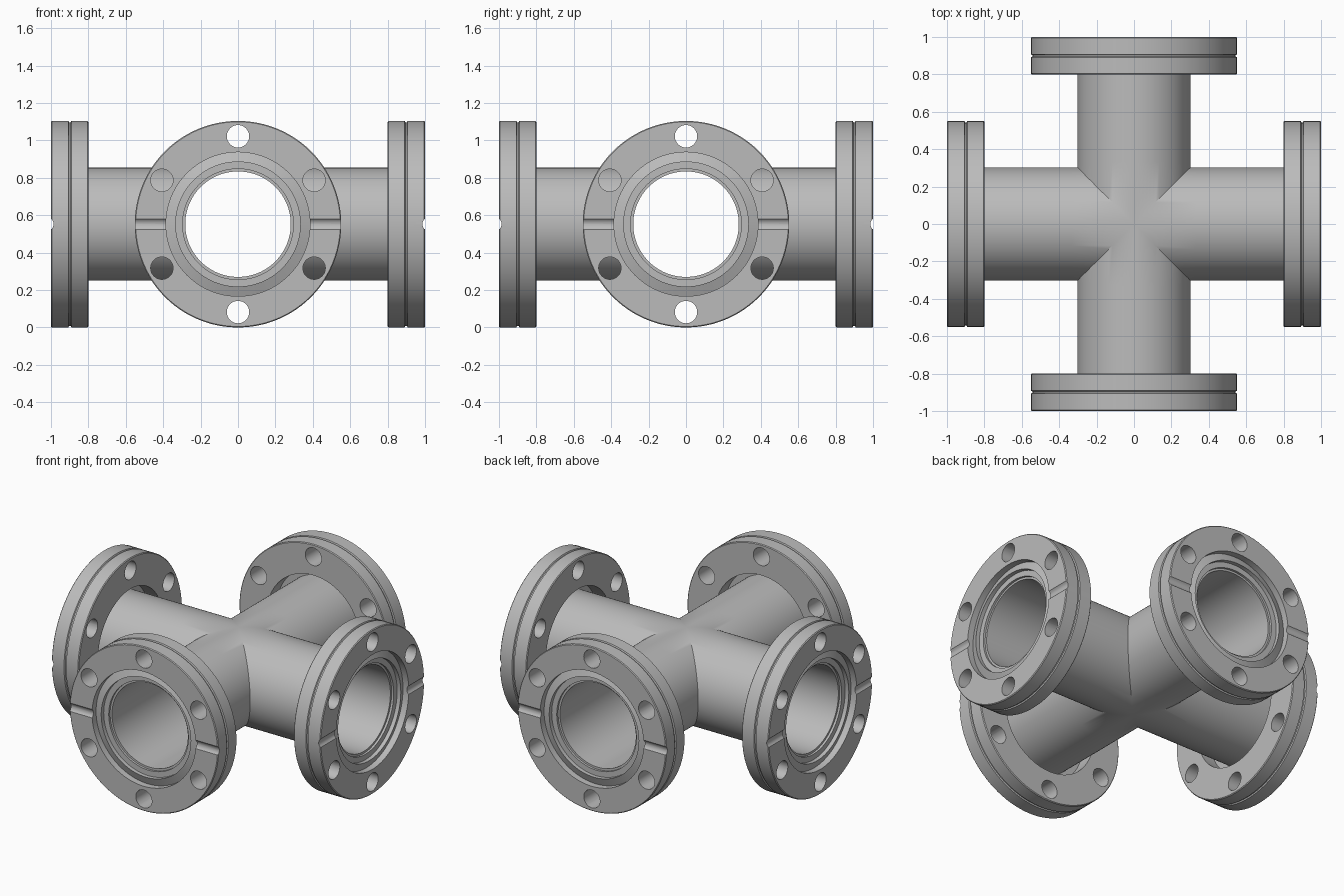
import bpy
import bmesh
from math import sin, cos, pi, radians
from mathutils import Matrix, Vector

SEG = 96           # sides of the large round parts
R = 0.552          # flange radius, also the axis height
PIPE_OUT, PIPE_IN, PIPE_END = 0.302, 0.282, 0.935

cube = bpy.data.objects.get("Cube")
if cube:
    bpy.data.objects.remove(cube, do_unlink=True)

steel = bpy.data.materials.new("grey_steel")
steel.use_nodes = True
steel.diffuse_color = (0.5, 0.5, 0.5, 1)
steel.node_tree.nodes["Principled BSDF"].inputs["Base Color"].default_value = (0.5, 0.5, 0.5, 1)


def add_object(name, mesh):
    ob = bpy.data.objects.new(name, mesh)
    bpy.context.collection.objects.link(ob)
    return ob


def to_mesh(bm, name):
    bmesh.ops.recalc_face_normals(bm, faces=bm.faces)
    mesh = bpy.data.meshes.new(name)
    bm.to_mesh(mesh)
    bm.free()
    mesh.materials.append(steel)
    return mesh


def smooth(mesh):
    mesh.shade_smooth()
    mesh.set_sharp_from_angle(angle=radians(30))


def bridge(bm, rings, closed):
    """Quads between successive rings of equal length."""
    pairs = list(zip(rings, rings[1:]))
    if closed:
        pairs.append((rings[-1], rings[0]))
    for a, b in pairs:
        for i in range(SEG):
            j = (i + 1) % SEG
            bm.faces.new((a[i], a[j], b[j], b[i]))


def ring(bm, radius, x_at):
    verts = []
    for i in range(SEG):
        t = 2 * pi * i / SEG
        y, z = radius * cos(t), radius * sin(t)
        verts.append(bm.verts.new((x_at(y), y, z)))
    return verts


# Flange profile as (position along axis, radius)
profile = [
    (0.90, 0.296), (0.90, 0.345), (0.80, 0.345),            # gap behind, around pipe
    (0.80, R - 0.005), (0.805, R), (0.891, R),              # rear half of the rim
    (0.895, R - 0.008), (0.903, R - 0.008), (0.907, R),     # rim groove
    (0.995, R), (1.0, R - 0.005),                           # front half of the rim
    (1.0, 0.385), (0.957, 0.385),                           # seal recess
    (0.977, 0.333), (0.95, 0.333), (0.95, 0.296),           # knife edge and bore
]
bm = bmesh.new()
bridge(bm, [ring(bm, r, lambda y, x=x: x) for x, r in profile], closed=True)
flange = add_object("flange_blank", to_mesh(bm, "flange_blank"))

# Cutter: six bolt holes and two leak-check slots
bm = bmesh.new()


def rod(radius, length, centre, rotation):
    bmesh.ops.create_cone(bm, cap_ends=True, segments=32, radius1=radius, radius2=radius,
                          depth=length, matrix=Matrix.Translation(centre) @ rotation)


for k in range(6):
    a = radians(30 + 60 * k)
    rod(0.06, 0.5, Vector((0.9, 0.47 * cos(a), 0.47 * sin(a))), Matrix.Rotation(pi / 2, 4, 'Y'))
for side in (-1, 1):
    rod(0.036, 0.26, Vector((1.022, side * 0.49, 0)), Matrix.Rotation(pi / 2, 4, 'X'))
cutter = add_object("hole_cutter", to_mesh(bm, "hole_cutter"))
cutter.hide_render = True

cut = flange.modifiers.new("holes", 'BOOLEAN')
cut.operation = 'DIFFERENCE'
cut.solver = 'EXACT'
cut.object = cutter
bpy.context.view_layer.update()
flange_mesh = bpy.data.meshes.new_from_object(
    flange.evaluated_get(bpy.context.evaluated_depsgraph_get()))
flange_mesh.name = "flange"
smooth(flange_mesh)
for helper in (flange, cutter):
    bpy.data.objects.remove(helper, do_unlink=True)

# One flange on each end of the cross
for k, name in enumerate(("left", "back", "right", "front")):
    ob = add_object(name + "_flange", flange_mesh)
    ob.location.z = R
    ob.rotation_euler.z = k * pi / 2

# Hollow cross: four arms mitred along the diagonals
bm = bmesh.new()
for k in range(4):
    rings = [
        ring(bm, PIPE_OUT, abs),
        ring(bm, PIPE_OUT, lambda y: PIPE_OUT + 0.03),
        ring(bm, PIPE_OUT, lambda y: PIPE_END),
        ring(bm, PIPE_IN, lambda y: PIPE_END),
        ring(bm, PIPE_IN, lambda y: PIPE_OUT + 0.03),
        ring(bm, PIPE_IN, abs),
    ]
    bridge(bm, rings, closed=False)
    bmesh.ops.rotate(bm, verts=[v for r in rings for v in r], cent=(0, 0, 0),
                     matrix=Matrix.Rotation(k * pi / 2, 3, 'Z'))
bmesh.ops.remove_doubles(bm, verts=bm.verts, dist=0.0002)
cross_mesh = to_mesh(bm, "cross_pipe")
smooth(cross_mesh)
add_object("cross_pipe", cross_mesh).location.z = R
